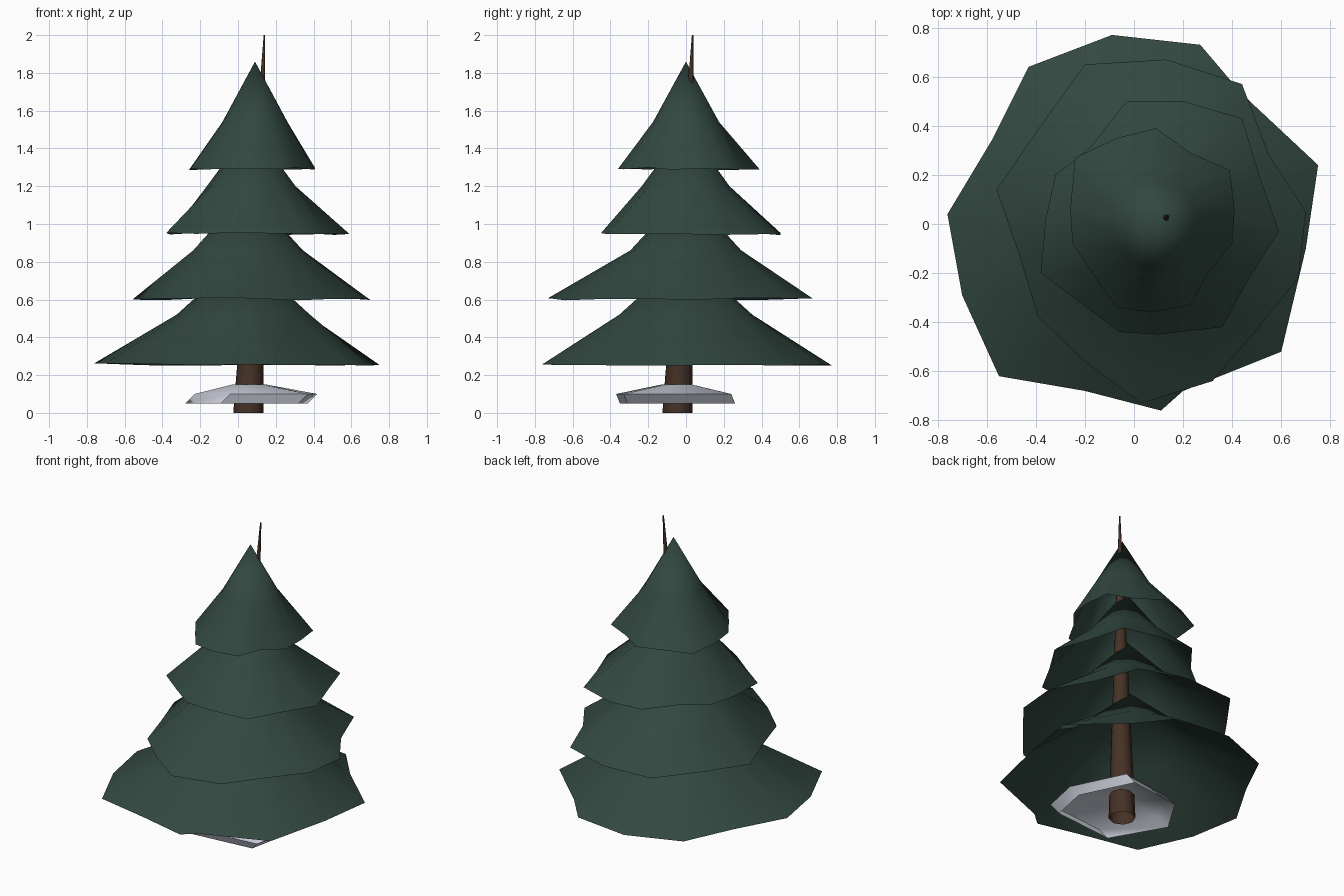
import bpy, bmesh, math, random
from mathutils import Vector

random.seed(4)
default_cube = bpy.data.objects.get("Cube")
if default_cube:
    bpy.data.objects.remove(default_cube, do_unlink=True)


def make_material(name, colour):
    material = bpy.data.materials.new(name)
    material.use_nodes = True
    material.diffuse_color = (*colour, 1)
    shader = material.node_tree.nodes["Principled BSDF"]
    shader.inputs["Base Color"].default_value = (*colour, 1)
    shader.inputs["Roughness"].default_value = 0.9
    return material


needle_green = make_material("needle green", (0.032, 0.064, 0.052))
bark_brown = make_material("bark brown", (0.06, 0.031, 0.019))
snow_white = make_material("snow white", (0.72, 0.75, 0.85))


def loft(name, rings, material, tip=None, sharp_angle=80):
    """Skin equal rings from bottom to top, open below, optionally ending in a tip."""
    bm = bmesh.new()
    loops = [[bm.verts.new(point) for point in ring] for ring in rings]
    count = len(loops[0])
    for lower, upper in zip(loops, loops[1:]):
        for i in range(count):
            j = (i + 1) % count
            bm.faces.new((lower[i], lower[j], upper[j], upper[i]))
    if tip is not None:
        peak = bm.verts.new(tip)
        for i in range(count):
            bm.faces.new((loops[-1][i], loops[-1][(i + 1) % count], peak))
    for face in bm.faces:
        face.smooth = True
    mesh = bpy.data.meshes.new(name)
    bm.to_mesh(mesh)
    bm.free()
    mesh.set_sharp_from_angle(angle=math.radians(sharp_angle))
    mesh.materials.append(material)
    obj = bpy.data.objects.new(name, mesh)
    bpy.context.collection.objects.link(obj)
    return obj


def circle(centre, radius, sides):
    turns = [math.tau * i / sides for i in range(sides)]
    return [centre + Vector((math.cos(a), math.sin(a), 0)) * radius for a in turns]


def outline(points, z, shift=(0, 0)):
    """Counter-clockwise ragged outline, given in hundredths."""
    return [Vector((x / 100 + shift[0], y / 100 + shift[1], z)) for x, y in points]


# Ragged hems of the four branch tiers, lowest first
hems = [
    [(75, 24), (44, 53), (27, 73), (-9, 77), (-43, 64), (-58, 34), (-76, 4),
     (-70, -29), (-55, -62), (-20, -68), (11, -76), (20, -68), (60, -52), (70, -10)],
    [(70, 5), (55, 28), (44, 57), (13, 67), (-20, 65), (-38, 40), (-56, 14),
     (-47, -12), (-39, -38), (-20, -56), (3, -73), (32, -64), (50, -43), (67, -22)],
    [(59, -3), (51, 20), (44, 43), (20, 50), (-3, 50), (-18, 31), (-32, 20),
     (-36, 2), (-38, -20), (-22, -32), (-6, -44), (10, -45), (36, -42), (47, -22)],
    [(41, 6), (39, 22), (23, 29), (9, 39), (-7, 35), (-24, 27), (-26, 6),
     (-25, -8), (-17, -20), (-7, -34), (7, -36), (23, -33), (30, -20), (40, -8)],
]

# Branch tiers: flared hollow cones, each reaching up inside the next
for level, hem in enumerate(hems):
    rise = 0.345 * level
    axis = Vector((0.03 + 0.02 * level, 0, 0.52 + 0.34 * level))
    rim = outline(hem, 0.257 + rise)
    waist = []
    for point in rim:
        point.z += random.uniform(-0.007, 0.007)
        outward = Vector((point.x - axis.x, point.y - axis.y, 0)).normalized()
        waist.append(axis + outward * (0.355 - 0.06 * level))
    tip = (axis.x, axis.y, 0.84 + 0.34 * level)
    loft(f"branch_tier_{level + 1}", [rim, waist], needle_green, tip)

# Trunk: slightly leaning, tapering to the bare leader above the branches
foot, leader = Vector((0.055, -0.045, 0)), Vector((0.14, 0.035, 2))
trunk_rings = [circle(foot.lerp(leader, t), 0.08 - 0.076 * t, 8)
               for t in (0, 0.13, 0.5, 0.9, 1)]
loft("trunk", trunk_rings, bark_brown, leader)

# Snow mound: shallow hollow cap around the foot of the trunk
mound = [(37, -7), (21, 26), (-14, 21), (-28, -2), (-9, -35), (32, -31)]
centre = Vector((0.06, -0.045, 0.15))
lower_edge = outline(mound, 0.05)
upper_edge = outline(mound, 0.10, (0.05, -0.02))
crown = [centre + Vector((p.x - centre.x, p.y - centre.y, 0)).normalized() * 0.09
         for p in upper_edge]
loft("snow_mound", [lower_edge, upper_edge, crown], snow_white, centre, 50)
